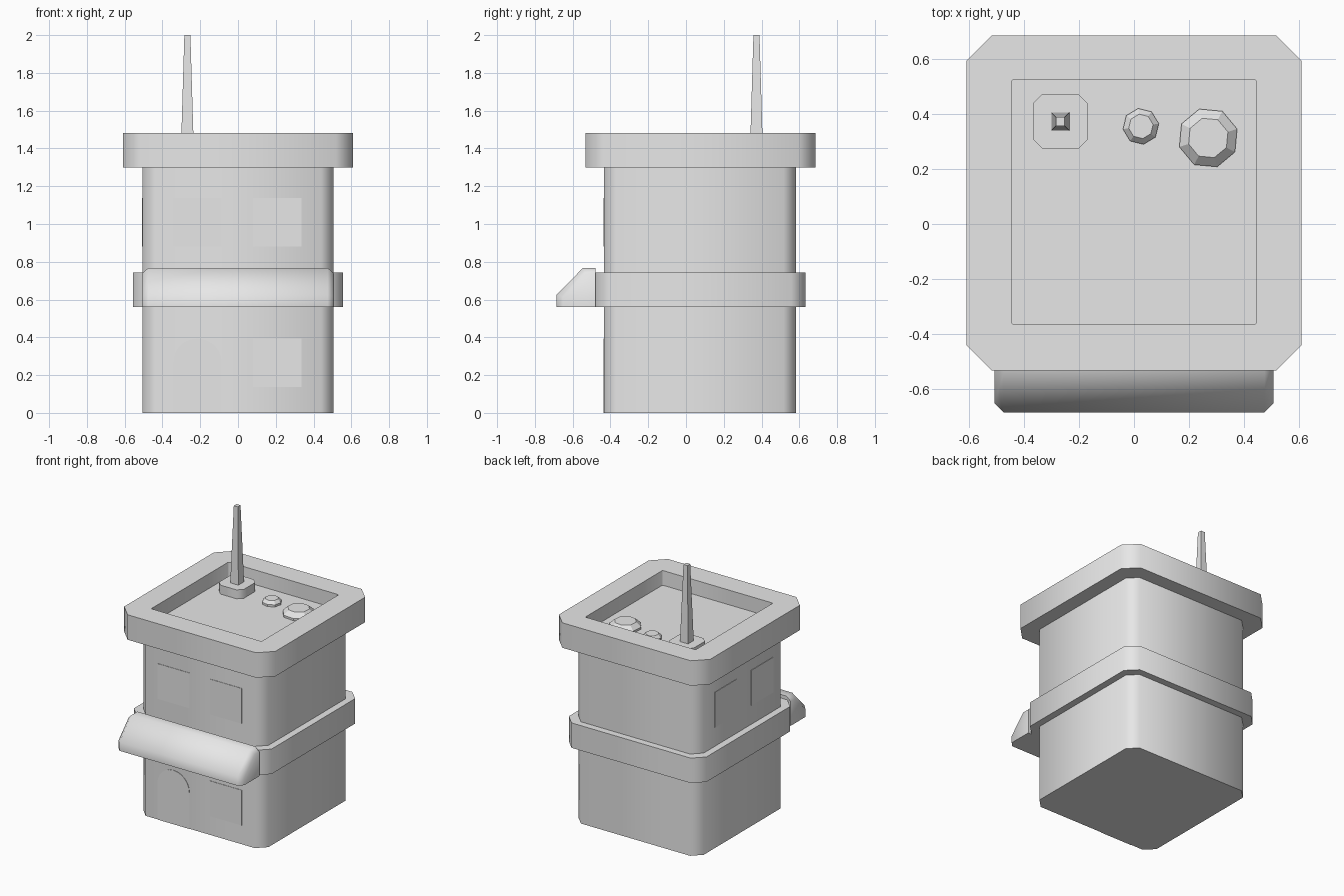
import bpy
import math
from math import radians

cube = bpy.data.objects.get("Cube")
if cube:
    bpy.data.objects.remove(cube, do_unlink=True)

grey = bpy.data.materials.new("plain_grey")
grey.use_nodes = True
grey.diffuse_color = (0.8, 0.8, 0.8, 1)
grey.node_tree.nodes["Principled BSDF"].inputs["Base Color"].default_value = (0.8, 0.8, 0.8, 1)


def loft(name, loops, smooth=0):
    """Skin a stack of equal-length loops and cap both ends."""
    n = len(loops[0])
    verts = [p for loop in loops for p in loop]
    faces = [list(range(n))[::-1], [len(verts) - n + i for i in range(n)]]
    for k in range(len(loops) - 1):
        for i in range(n):
            j = (i + 1) % n
            faces.append([k * n + i, k * n + j, (k + 1) * n + j, (k + 1) * n + i])
    mesh = bpy.data.meshes.new(name)
    mesh.from_pydata(verts, [], faces)
    mesh.materials.append(grey)
    obj = bpy.data.objects.new(name, mesh)
    bpy.context.collection.objects.link(obj)
    bpy.ops.object.select_all(action='DESELECT')
    obj.select_set(True)
    bpy.context.view_layer.objects.active = obj
    bpy.ops.object.mode_set(mode='EDIT')
    bpy.ops.mesh.select_all(action='SELECT')
    bpy.ops.mesh.normals_make_consistent(inside=False)
    bpy.ops.object.mode_set(mode='OBJECT')
    if smooth:
        bpy.ops.object.shade_smooth_by_angle(angle=radians(smooth))
    return obj


def cut_rect(x0, x1, y0, y1, c, z):
    """Rectangle with its four corners cut by c, counter-clockwise."""
    return [(x0 + c, y0, z), (x1 - c, y0, z), (x1, y0 + c, z), (x1, y1 - c, z),
            (x1 - c, y1, z), (x0 + c, y1, z), (x0, y1 - c, z), (x0, y0 + c, z)]


def ring(cx, cy, r, z, sides, turn):
    return [(cx + r * math.cos(turn + math.tau * i / sides),
             cy + r * math.sin(turn + math.tau * i / sides), z) for i in range(sides)]


# Walls and the band between the floors
wall = (-0.505, 0.505, -0.435, 0.582, 0.065)
loft("walls", [cut_rect(*wall, z) for z in (0, 1.32)], 60)
band = (-0.555, 0.555, -0.482, 0.632, 0.075)
loft("floor_band", [cut_rect(*band, z) for z in (0.56, 0.742)], 60)

# Parapet with the sunken roof floor
rim = (-0.61, 0.61, -0.532, 0.685, 0.092)
pit = (-0.445, 0.445, -0.365, 0.525, 0.005)
loft("parapet", [cut_rect(*rim, 1.3), cut_rect(*rim, 1.482),
                 cut_rect(*pit, 1.482), cut_rect(*pit, 1.375)], 60)

# Awning with bevelled ends
full = [(-0.48, 0.56), (-0.685, 0.56), (-0.685, 0.625), (-0.545, 0.768), (-0.48, 0.768)]
end = [(-0.48, 0.56), (-0.652, 0.56), (-0.652, 0.612), (-0.532, 0.738), (-0.48, 0.738)]
sections = [(-0.508, end), (-0.475, full), (0.475, full), (0.508, end)]
loft("awning", [[(x, y, z) for y, z in prof] for x, prof in sections], 60)

# Antenna on its base
loft("antenna_base", [cut_rect(-0.368, -0.168, 0.273, 0.473, 0.035, z) for z in (1.37, 1.44)], 60)
loft("antenna", [ring(-0.268, 0.373, r * math.sqrt(2), z, 4, math.pi / 4)
                 for r, z in ((0.033, 1.43), (0.016, 2.0))])

# Roof vents
for name, x, y, r, top, turn in (("small_vent", 0.025, 0.355, 0.066, 1.412, 0.15),
                                 ("large_vent", 0.27, 0.313, 0.11, 1.422, 0.3)):
    loft(name, [ring(x, y, r, 1.37, 8, turn), ring(x, y, r, 1.39, 8, turn),
                ring(x, y, r * 0.68, top, 8, turn)])

# Windows and door as thin plates
SIZE, THICK = 0.257, 0.003


def square(c, z0):
    return [(c - SIZE / 2, z0), (c + SIZE / 2, z0), (c + SIZE / 2, z0 + SIZE), (c - SIZE / 2, z0 + SIZE)]


def front_plate(name, outline):
    loft(name, [[(x, y, z) for x, z in outline] for y in (-0.434, -0.435 - THICK)])


front_plate("upper_right_window", square(-0.215, 0.88))
front_plate("upper_left_window", square(0.208, 0.88))
front_plate("lower_left_window", square(0.208, 0.138))
half = SIZE / 2
arch = [(-0.215 + half * math.cos(math.pi * i / 12), 0.265 + half * math.sin(math.pi * i / 12))
        for i in range(13)]
front_plate("door", [(-0.215 - half, 0), (-0.215 + half, 0)] + arch)

for name, c in (("side_back_window", 0.265), ("side_front_window", -0.155)):
    loft(name, [[(x, y, z) for y, z in square(c, 0.88)] for x in (-0.504, -0.505 - THICK)])
